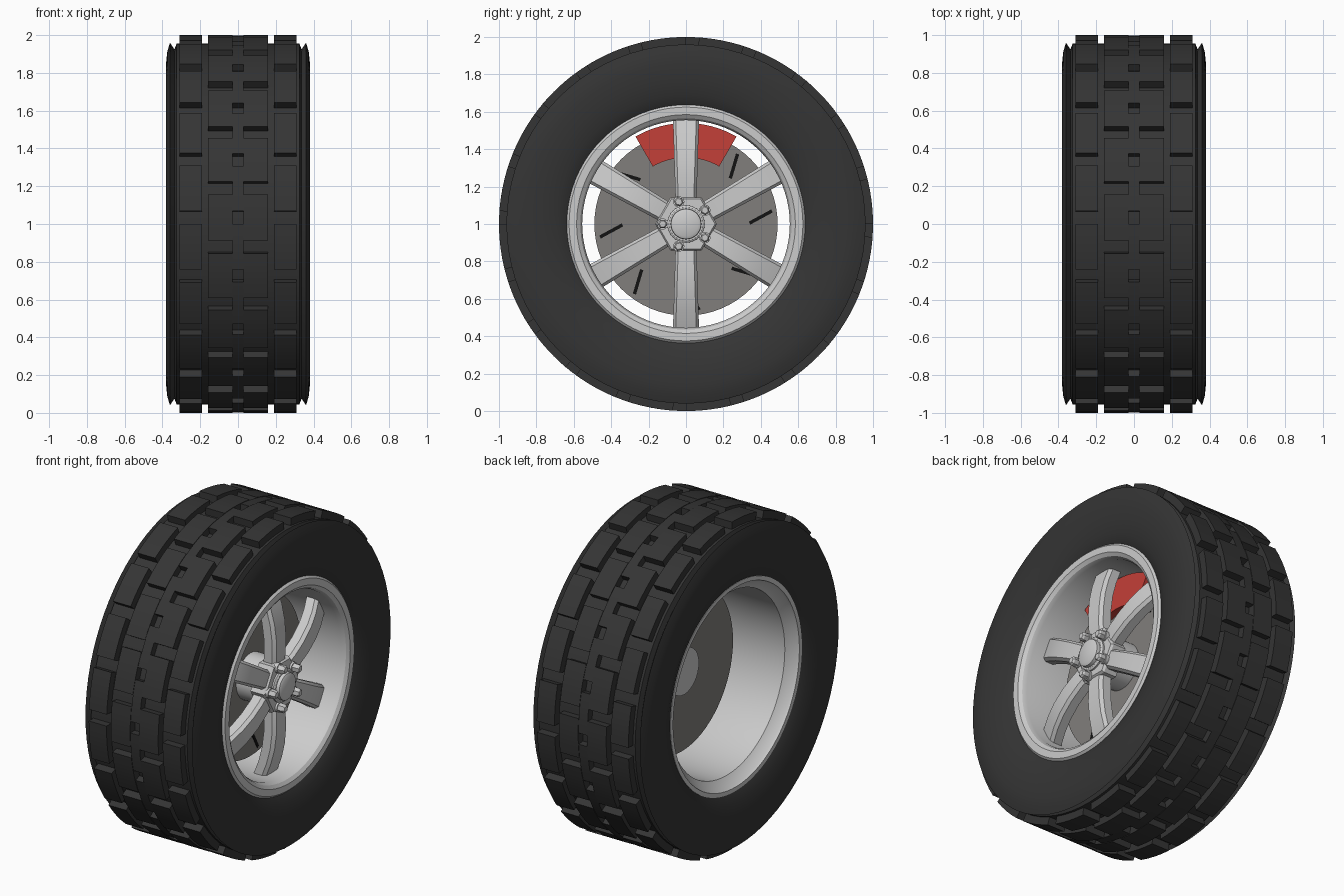
import bpy, bmesh
from math import sin, cos, radians, pi

if "Cube" in bpy.data.objects:
    bpy.data.objects.remove(bpy.data.objects["Cube"])

CZ = 1.0  # axle height; the axle runs along x


def material(name, rgb):
    m = bpy.data.materials.new(name)
    m.diffuse_color = (*rgb, 1)
    m.use_nodes = True
    m.node_tree.nodes["Principled BSDF"].inputs["Base Color"].default_value = m.diffuse_color
    return m


RUBBER = material("rubber", (0.035, 0.035, 0.035))
RED = material("caliper_red", (0.55, 0.05, 0.04))
BLACK = material("slot_black", (0.006, 0.006, 0.006))
STEEL = material("disc_steel", (0.22, 0.21, 0.20))


def finish(name, bm, mat=None, smooth=True):
    bmesh.ops.recalc_face_normals(bm, faces=bm.faces[:])
    me = bpy.data.meshes.new(name)
    bm.to_mesh(me)
    bm.free()
    ob = bpy.data.objects.new(name, me)
    bpy.context.collection.objects.link(ob)
    if mat:
        me.materials.append(mat)
    if smooth:
        bpy.ops.object.select_all(action='DESELECT')
        ob.select_set(True)
        bpy.context.view_layer.objects.active = ob
        bpy.ops.object.shade_smooth_by_angle(angle=radians(30))
    return ob


def skin(bm, rings, close=False):
    """Join rings of points into a tube, capped unless it closes on itself."""
    vr = [[bm.verts.new(p) for p in ring] for ring in rings]
    n = len(vr[0])
    pairs = list(zip(vr, vr[1:])) + ([(vr[-1], vr[0])] if close else [])
    for a, b in pairs:
        for i in range(n):
            j = (i + 1) % n
            bm.faces.new((a[i], a[j], b[j], b[i]))
    if not close:
        bm.faces.new(vr[0])
        bm.faces.new(vr[-1])


def polar(x, r, a, cy=0, cz=CZ):
    return (x, cy + r * cos(a), cz + r * sin(a))


def lathe(bm, prof, n, closed, cy=0, cz=CZ, start=0):
    skin(bm, [[polar(x, r, start + 2 * pi * i / n, cy, cz) for i in range(n)]
              for x, r in prof], closed)


def sector(bm, x0, x1, r0, r1, a0, a1, n=4):
    rings = []
    for i in range(n + 1):
        a = radians(a0 + (a1 - a0) * i / n)
        rings.append([polar(x0, r0, a), polar(x1, r0, a),
                      polar(x1, r1, a), polar(x0, r1, a)])
    skin(bm, rings)


# tyre carcass: half profile mirrored across x = 0
half = [(0.29, 0.575), (0.335, 0.63), (0.36, 0.69), (0.375, 0.77), (0.38, 0.86),
        (0.374, 0.915), (0.36, 0.96), (0.337, 0.925), (0.325, 0.955)]
bm = bmesh.new()
lathe(bm, half + [(-x, r) for x, r in reversed(half)], 80, True)
finish("tyre", bm, RUBBER)

# tread blocks: shoulders and middle rib in phase, centre pairs half a pitch off
bm = bmesh.new()
for k in range(20):
    a = 18 * k
    sector(bm, -0.03, 0.03, 0.94, 0.997, a, a + 14)
    for s in (-1, 1):
        sector(bm, s * 0.19, s * 0.31, 0.94, 1.0, a, a + 14)
        sector(bm, s * 0.03, s * 0.16, 0.94, 1.0, a + 9, a + 23)
finish("tread_blocks", bm, RUBBER)

# rim barrel, open at both ends
inner = [(0.335, 0.64), (0.35, 0.625), (0.35, 0.585), (0.335, 0.565), (0.31, 0.555),
         (-0.28, 0.555), (-0.325, 0.605), (-0.34, 0.61), (-0.34, 0.635)]
outer = [(-0.31, 0.635), (-0.27, 0.575), (0.29, 0.575), (0.32, 0.635)]
bm = bmesh.new()
lathe(bm, inner + outer, 80, True)
finish("rim", bm)

# six domed spokes with chamfered front edges: (radius, front x, half width)
path = [(0.08, 0.28, 0.055), (0.18, 0.292, 0.058), (0.28, 0.293, 0.061),
        (0.38, 0.282, 0.064), (0.47, 0.26, 0.067), (0.565, 0.225, 0.07)]
bm = bmesh.new()
for k in range(6):
    a = radians(30 + 60 * k)
    rings = []
    for r, x, w in path:
        sec = [(x - 0.075, -w), (x - 0.02, -w), (x, -w + 0.015),
               (x, w - 0.015), (x - 0.02, w), (x - 0.075, w)]
        rings.append([(px, r * cos(a) - t * sin(a), CZ + r * sin(a) + t * cos(a))
                      for px, t in sec])
    skin(bm, rings)
finish("spokes", bm)

# hexagonal hub plate and centre cap
bm = bmesh.new()
lathe(bm, [(0.2, 0.165), (0.285, 0.165), (0.298, 0.155)], 6, False)
finish("hub_plate", bm, smooth=False)
bm = bmesh.new()
lathe(bm, [(0.28, 0.1), (0.308, 0.1), (0.315, 0.09), (0.315, 0.082),
           (0.335, 0.08), (0.343, 0.065)], 32, False)
finish("centre_cap", bm)

# five lug nuts on round seats
bm = bmesh.new()
for k in range(5):
    a = radians(36 + 72 * k)
    y, z = 0.125 * cos(a), CZ + 0.125 * sin(a)
    lathe(bm, [(0.27, 0.03), (0.31, 0.03)], 16, False, y, z)
    lathe(bm, [(0.29, 0.026), (0.342, 0.026), (0.352, 0.018)], 6, False, y, z, a)
finish("lug_nuts", bm)

# axle hub, brake disc with eight slots
bm = bmesh.new()
lathe(bm, [(0.01, 0.14), (0.22, 0.14)], 32, False)
finish("axle_hub", bm)
bm = bmesh.new()
lathe(bm, [(0.025, 0.49), (0.085, 0.49)], 64, False)
finish("brake_disc", bm, STEEL)
bm = bmesh.new()
for k in range(8):
    a = radians(45 * k)
    rings = []
    for u, v in ((0.34, 0.005), (0.46, 0.07)):
        ring = []
        for x, d in ((0.08, -1), (0.088, -1), (0.088, 1), (0.08, 1)):
            p, q = u - d * 0.004, v + d * 0.008
            ring.append((x, p * cos(a) - q * sin(a), CZ + p * sin(a) + q * cos(a)))
        rings.append(ring)
    skin(bm, rings)
finish("disc_slots", bm, BLACK, smooth=False)

# brake caliper over the top of the disc
bm = bmesh.new()
sector(bm, -0.02, 0.13, 0.355, 0.54, 60, 120, 12)
finish("brake_caliper", bm, RED)
